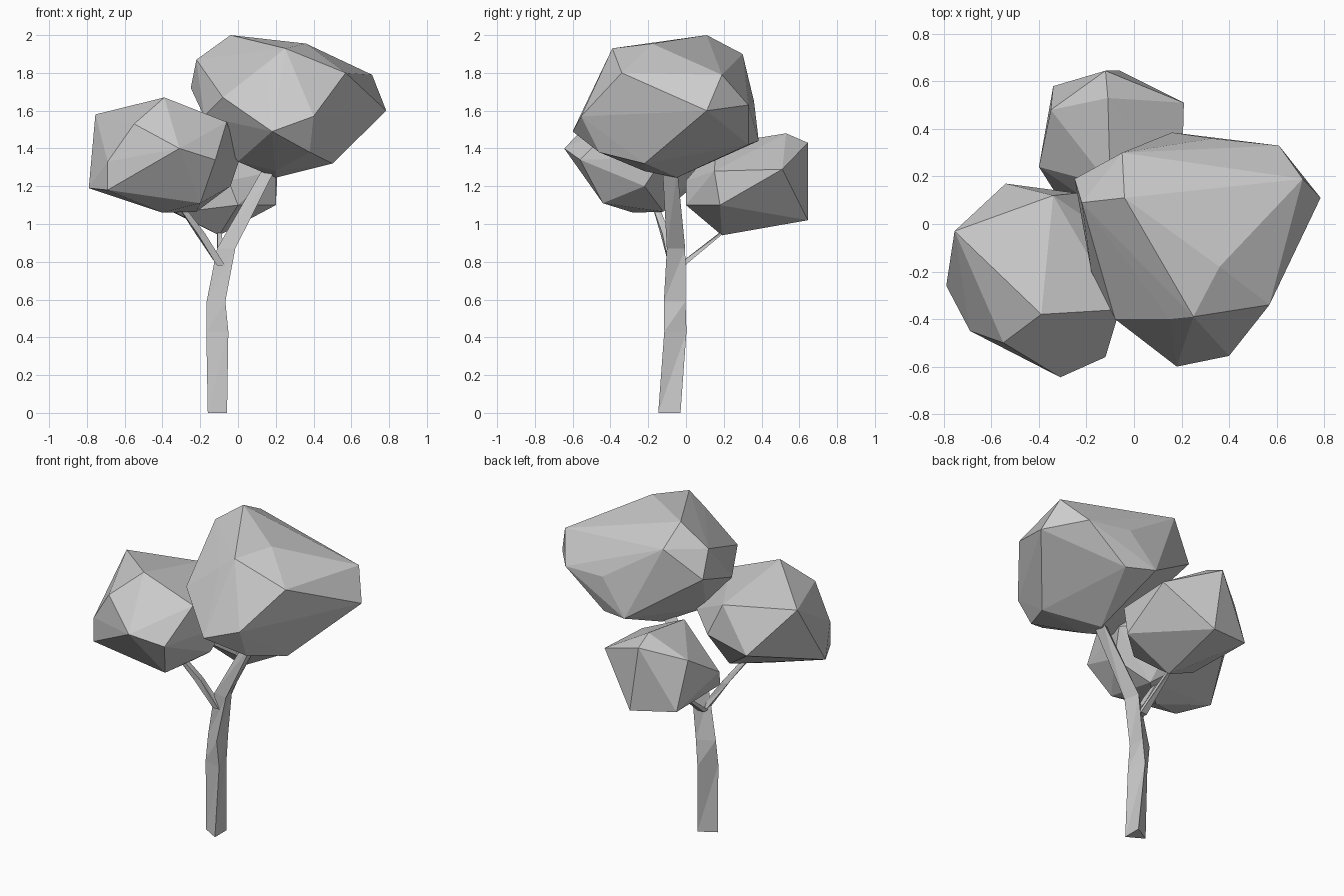
import bpy, bmesh, math


def finish(name, bm):
    bmesh.ops.recalc_face_normals(bm, faces=bm.faces[:])
    mesh = bpy.data.meshes.new(name)
    bm.to_mesh(mesh)
    bm.free()
    obj = bpy.data.objects.new(name, mesh)
    bpy.context.collection.objects.link(obj)


def crown(name, points):
    """Faceted foliage clump: convex hull of its corner points."""
    bm = bmesh.new()
    for p in points:
        bm.verts.new(p)
    hull = bmesh.ops.convex_hull(bm, input=bm.verts[:])
    inside = {v for v in hull["geom_interior"] if isinstance(v, bmesh.types.BMVert)}
    bmesh.ops.delete(bm, geom=list(inside), context='VERTS')
    finish(name, bm)


def limb(name, stations, sides):
    """Tapered faceted limb through horizontal rings (x, y, z, radius)."""
    bm = bmesh.new()
    rings = []
    for k, (x, y, z, r) in enumerate(stations):
        ring = []
        for i in range(sides):
            a = 2 * math.pi * (i + 0.5) / sides + 0.25 * (k % 2)
            ring.append(bm.verts.new((x + r * math.cos(a), y + r * math.sin(a), z)))
        rings.append(ring)
    for lo, hi in zip(rings, rings[1:]):
        for i in range(sides):
            j = (i + 1) % sides
            bm.faces.new((lo[i], lo[j], hi[j]))
            bm.faces.new((lo[i], hi[j], hi[i]))
    bm.faces.new(rings[0][::-1])
    bm.faces.new(rings[-1])
    finish(name, bm)


# Three-sided trunk, leaning into the tall crown
limb("trunk", [(-.092, -.088, 0, .068), (-.1, -.065, .43, .07),
               (-.1, -.06, .59, .066), (-.055, -.06, .87, .058),
               (.175, -.085, 1.29, .045)], 3)

# Side branches
limb("left_branch", [(-.09, -.07, .78, .03), (-.2, -.11, .95, .03), (-.32, -.17, 1.12, .022)], 4)
limb("back_branch", [(-.09, -.04, .77, .03), (-.1, .21, .97, .014)], 4)

# Tall crown on the right
crown("tall_crown", [
    (-.04, .11, 2.0), (.36, -.18, 1.955), (.25, -.39, 1.93), (.57, -.34, 1.8),
    (.71, .19, 1.79), (.785, .11, 1.6), (.18, -.6, 1.49), (.40, -.555, 1.57),
    (-.08, -.4, 1.67), (.15, -.4, 1.85), (-.22, .09, 1.87), (-.25, .19, 1.72),
    (-.18, -.2, 1.57), (-.05, .3, 1.9), (.61, .33, 1.63), (.33, .36, 1.65),
    (.16, .385, 1.44), (.34, .33, 1.42), (.2, -.05, 1.245), (.5, -.22, 1.32),
    (0, -.2, 1.33), (.2, -.22, 1.28), (.38, -.46, 1.38)])

# Middle crown on the left
crown("left_crown", [
    (-.755, -.03, 1.58), (-.79, -.26, 1.19), (-.39, -.38, 1.67), (-.55, -.5, 1.53),
    (-.31, -.645, 1.4), (-.12, -.56, 1.34), (-.06, -.36, 1.54), (-.69, -.45, 1.18),
    (-.69, -.45, 1.33), (-.4, -.28, 1.06), (-.22, -.12, 1.065), (.01, -.12, 1.35),
    (-.04, -.22, 1.2), (-.54, .17, 1.31), (-.24, .13, 1.35), (-.34, .12, 1.56),
    (-.2, -.44, 1.11)])

# Low crown at the back
crown("back_crown", [
    (-.11, .53, 1.48), (-.12, .645, 1.43), (-.06, .645, 1.02), (-.34, .58, 1.06),
    (-.35, .48, 1.35), (.21, .51, 1.29), (-.4, .24, 1.2), (-.1, .19, .94),
    (.2, .15, 1.28), (.2, .18, 1.1), (0, 0, 1.1), (-.05, 0, 1.23),
    (-.33, .13, 1.06), (-.1, .16, 1.42)])
